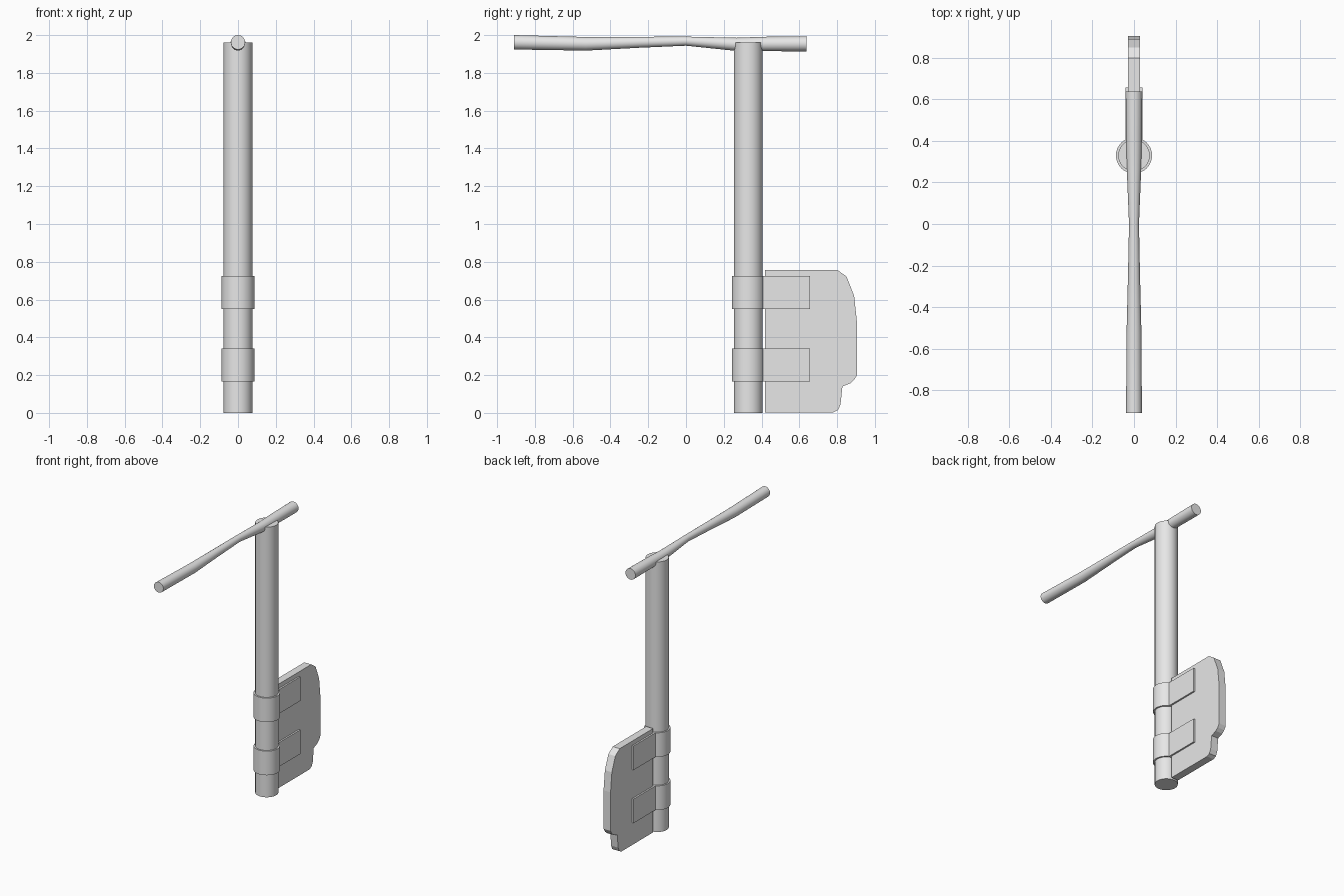
import bpy, bmesh, math
from mathutils import Vector

cube = bpy.data.objects.get("Cube")
if cube:
    bpy.data.objects.remove(cube, do_unlink=True)

POST_Y = 0.33

grey = bpy.data.materials.new("light grey")
grey.use_nodes = True
colour = (0.8, 0.8, 0.8, 1)
grey.diffuse_color = colour
grey.node_tree.nodes["Principled BSDF"].inputs["Base Color"].default_value = colour


def finish(name, bm, smooth=False):
    bmesh.ops.recalc_face_normals(bm, faces=bm.faces)
    mesh = bpy.data.meshes.new(name)
    bm.to_mesh(mesh)
    bm.free()
    ob = bpy.data.objects.new(name, mesh)
    bpy.context.collection.objects.link(ob)
    mesh.materials.append(grey)
    if smooth:
        bpy.ops.object.select_all(action='DESELECT')
        ob.select_set(True)
        bpy.context.view_layer.objects.active = ob
        bpy.ops.object.shade_smooth_by_angle(angle=math.radians(35))
    return ob


def loft(name, rings):
    """Skin equal-length rings of points and cap both ends."""
    bm = bmesh.new()
    loops = [[bm.verts.new(p) for p in ring] for ring in rings]
    for a, b in zip(loops, loops[1:]):
        for i in range(len(a)):
            j = (i + 1) % len(a)
            bm.faces.new((a[i], a[j], b[j], b[i]))
    bm.faces.new(loops[0])
    bm.faces.new(loops[-1])
    return finish(name, bm, True)


def circle(n, r):
    return [(r * math.cos(math.tau * i / n), r * math.sin(math.tau * i / n)) for i in range(n)]


def cylinder(name, r, z0, z1):
    return loft(name, [[(x, POST_Y + y, z) for x, y in circle(32, r)] for z in (z0, z1)])


# Upright post
cylinder("rudder_post", 0.076, 0, 1.96)

# Tiller: y, centre height, radius
stations = [(-0.91, 1.962, 0.038), (-0.53, 1.954, 0.036), (-0.25, 1.962, 0.029),
            (0, 1.968, 0.024), (0.27, 1.951, 0.035), (0.4, 1.953, 0.038), (0.637, 1.954, 0.04)]
loft("tiller", [[(x, y, z + h) for x, h in circle(24, r)] for y, z, r in stations])

# Blade: outline in y, z extruded across x
outline = [(0.417, 0.003), (0.78, 0.003), (0.805, 0.015), (0.818, 0.045), (0.828, 0.14),
           (0.87, 0.157), (0.89, 0.175), (0.905, 0.2), (0.905, 0.48), (0.89, 0.62),
           (0.85, 0.722), (0.8, 0.757), (0.417, 0.757)]
bm = bmesh.new()
face = bm.faces.new([bm.verts.new((-0.028, y, z)) for y, z in outline])
side = bmesh.ops.extrude_face_region(bm, geom=[face])
bmesh.ops.translate(bm, vec=Vector((0.056, 0, 0)),
                    verts=[v for v in side["geom"] if isinstance(v, bmesh.types.BMVert)])
finish("rudder_blade", bm)

# Collars round the post, with straps over both faces of the blade
for label, z0, z1 in (("lower", 0.165, 0.34), ("upper", 0.55, 0.725)):
    cylinder(label + "_collar", 0.087, z0, z1)
    bm = bmesh.new()
    bmesh.ops.create_cube(bm, size=1)
    y0, y1 = POST_Y + 0.04, 0.657
    for v in bm.verts:
        v.co = (v.co.x * 0.08, (y0 + y1) / 2 + v.co.y * (y1 - y0),
                (z0 + z1) / 2 + v.co.z * (z1 - z0))
    finish(label + "_strap", bm)
